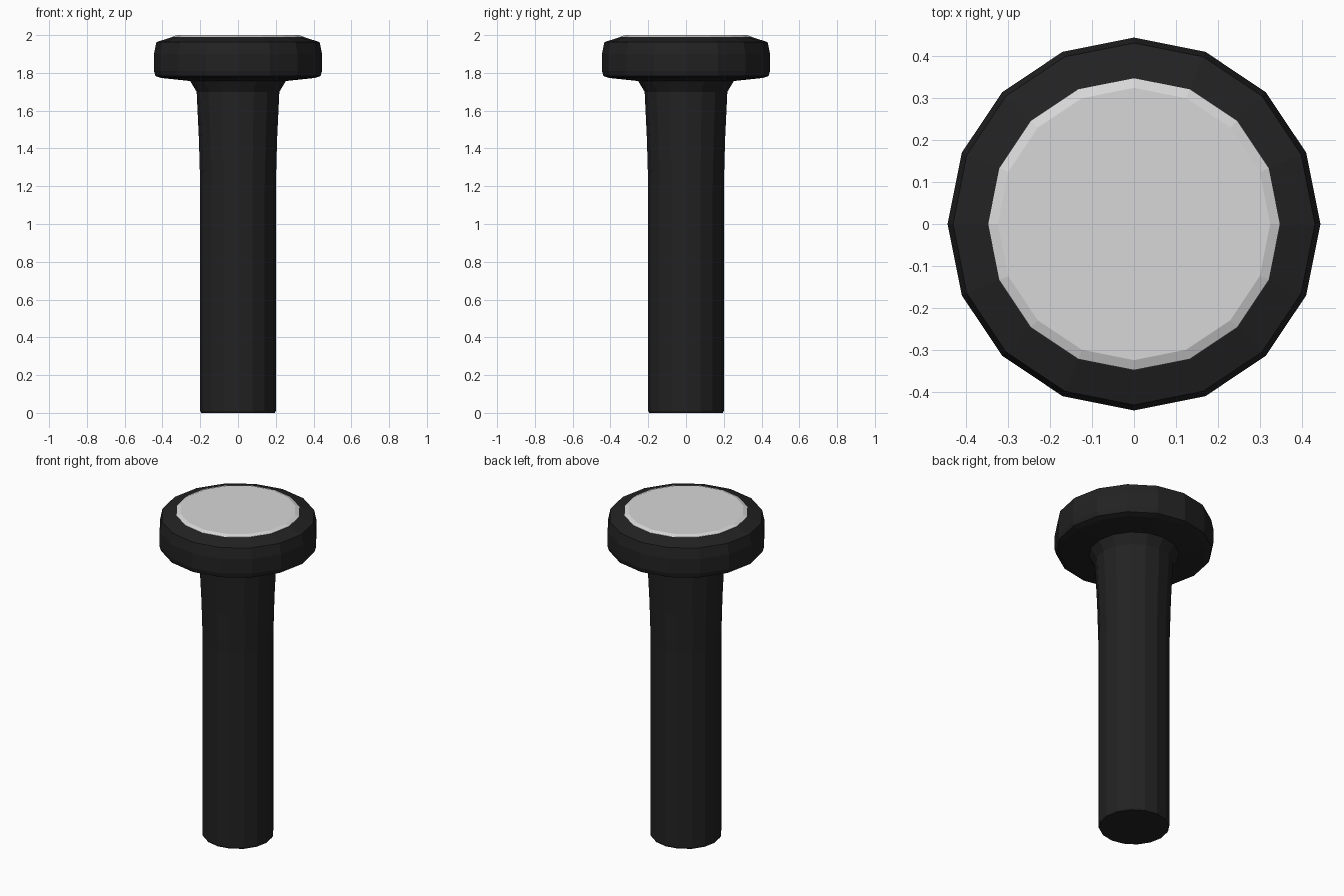
import bpy, math

if "Cube" in bpy.data.objects:
    bpy.data.objects.remove(bpy.data.objects["Cube"])

SIDES = 16


def material(name, rgb):
    m = bpy.data.materials.new(name)
    m.diffuse_color = (*rgb, 1)
    m.use_nodes = True
    m.node_tree.nodes["Principled BSDF"].inputs["Base Color"].default_value = m.diffuse_color
    return m


def lathe(name, profile, mat):
    """Revolve (radius, height) points around z, capping both ends."""
    verts, faces = [], []
    for r, z in profile:
        for i in range(SIDES):
            a = math.tau * i / SIDES
            verts.append((r * math.cos(a), r * math.sin(a), z))
    for k in range(len(profile) - 1):
        for i in range(SIDES):
            j = (i + 1) % SIDES
            faces.append((k * SIDES + i, k * SIDES + j,
                          (k + 1) * SIDES + j, (k + 1) * SIDES + i))
    top = (len(profile) - 1) * SIDES
    faces.append(tuple(reversed(range(SIDES))))
    faces.append(tuple(range(top, top + SIDES)))
    mesh = bpy.data.meshes.new(name)
    mesh.from_pydata(verts, [], faces)
    mesh.materials.append(mat)
    ob = bpy.data.objects.new(name, mesh)
    bpy.context.collection.objects.link(ob)
    return ob


black = material("matte black", (0.016, 0.016, 0.016))
pale = material("pale grey", (0.68, 0.68, 0.68))

# Shaft flaring into the wide bevelled head
lathe("shaft_and_head", [
    (0.195, 0.0), (0.2, 0.01), (0.2, 1.2), (0.207, 1.45), (0.219, 1.70),
    (0.253, 1.757), (0.405, 1.773), (0.437, 1.783), (0.445, 1.81),
    (0.445, 1.90), (0.432, 1.963), (0.35, 1.989)], black)

# Pale cap on top with a small bevelled edge
lathe("top_cap", [(0.348, 1.985), (0.348, 1.991), (0.325, 2.0)], pale)
